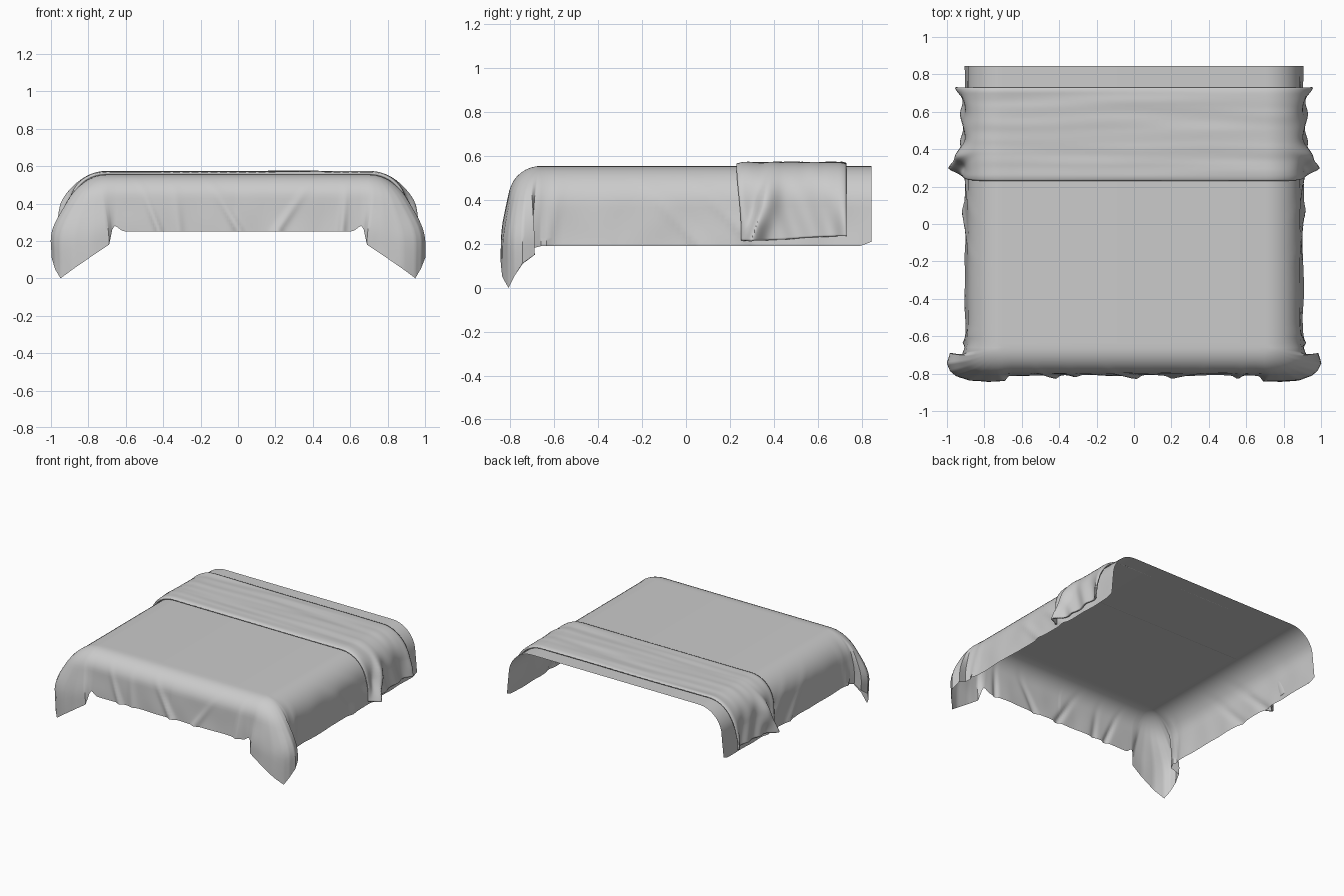
import bpy
import bmesh
from math import sin, cos, pi, exp, radians, hypot
from mathutils import Vector, noise

if "Cube" in bpy.data.objects:
    bpy.data.objects.remove(bpy.data.objects["Cube"])

# Fabric colour
COLOUR = (0.6, 0.6, 0.6, 1.0)
fabric = bpy.data.materials.new("grey_fabric")
fabric.use_nodes = True
fabric.diffuse_color = COLOUR
shader = fabric.node_tree.nodes["Principled BSDF"]
shader.inputs["Base Color"].default_value = COLOUR
shader.inputs["Roughness"].default_value = 0.8

TOP = 0.555                        # height of the flat top
IN_X, OUT_X = 0.70, 0.905          # where the sides start to curve, and end
IN_Y, OUT_Y = -0.66, -0.81         # the same at the foot
BACK = 0.845
SIDE_R, FOOT_R = 0.19, 0.13
SIDE_HEM, FOOT_HEM = 0.19, 0.25


def smooth(t):
    t = max(0.0, min(1.0, t))
    return t * t * (3 - 2 * t)


def bump(d, width):
    return exp(-(d / width) ** 2)


def along(path, k):
    """Point at fraction k of a polyline."""
    f = k * (len(path) - 1)
    i = min(int(f), len(path) - 2)
    return Vector(path[i]).lerp(Vector(path[i + 1]), f - i)


def build(name, rows, cap=None):
    """Skin a sheet over rows of points, with an optional flat cap."""
    bm = bmesh.new()
    grid = [[bm.verts.new(p) for p in row] for row in rows]
    for a, b in zip(grid, grid[1:]):
        for i in range(len(a) - 1):
            bm.faces.new((a[i], a[i + 1], b[i + 1], b[i]))
    if cap:
        bm.faces.new([bm.verts.new(p) for p in cap])
    bmesh.ops.remove_doubles(bm, verts=bm.verts, dist=0.0005)
    bmesh.ops.recalc_face_normals(bm, faces=bm.faces)
    bm.normal_update()
    if sum(f.normal.z * f.calc_area() for f in bm.faces) < 0:
        bmesh.ops.reverse_faces(bm, faces=bm.faces)
    mesh = bpy.data.meshes.new(name)
    bm.to_mesh(mesh)
    bm.free()
    mesh.materials.append(fabric)
    obj = bpy.data.objects.new(name, mesh)
    bpy.context.collection.objects.link(obj)
    bpy.ops.object.select_all(action="DESELECT")
    obj.select_set(True)
    bpy.context.view_layer.objects.active = obj
    bpy.ops.object.shade_smooth_by_angle(angle=radians(40))
    return obj


# Hem of the loose corner fold, from the side round to the foot: x, y, z
CORNER = [(0.905, -0.66, 0.19), (0.92, -0.70, 0.18), (0.985, -0.69, 0.15),
          (1.0, -0.745, 0.11), (0.98, -0.785, 0.05), (0.95, -0.81, 0.0),
          (0.88, -0.835, 0.05), (0.78, -0.845, 0.12), (0.69, -0.84, 0.18),
          (0.67, -0.815, 0.26)]

# Creases: position along the edge, slant, width, depth
FOOT_CREASES = [(-0.48, -0.4, 0.02, 0.02), (-0.33, -0.1, 0.025, 0.012),
                (-0.08, -0.6, 0.025, 0.022), (0.31, 0.7, 0.025, 0.016),
                (0.57, 0.1, 0.02, 0.018)]
SIDE_CREASES = [(-0.12, -0.9, 0.03, 0.012), (0.12, -1.0, 0.03, 0.014),
                (-0.6, 0.2, 0.025, 0.014)]


def drop(inner, outer, radius, hem, creases, key, sign, target=None):
    """One strand of cloth from the top edge over the curve to the hem."""
    pts, n = [], 9
    inner, outer = Vector(inner), Vector(outer)
    out = (outer - inner).normalized()
    for i in range(2 * n + 1):
        if i <= n:
            phi = i / n * pi / 2
            f, z = 0.93 * sin(phi), TOP - radius * (1 - cos(phi))
        else:
            t = (i - n) / n
            f, z = 0.93 + 0.07 * t, (TOP - radius) * (1 - t) + hem * t
        p = inner.lerp(outer, f)
        w = smooth((TOP - z) / 0.36)
        if target:
            p = p.lerp(target, w)
        fold = sum(d * bump(key - c - s * (z - 0.4), b) for c, s, b, d in creases)
        fold += 0.008 * noise.noise(Vector((p.x * sign * 7, p.y * 7, z * 5 + sign)))
        if 0 < i:
            p = p + out * fold * w
        pts.append((p.x * sign, p.y, max(z, 0.0)))
    return pts


def half_cover(sign):
    """Strands from the head end, round the corner, to the foot centre."""
    strands = []
    for i in range(60):
        y = BACK + (IN_Y - BACK) * i / 60
        hem = SIDE_HEM + 0.02 * bump(y - BACK, 0.03)
        strands.append(drop((IN_X, y), (OUT_X, y), SIDE_R, hem, SIDE_CREASES, y, sign))
    for i in range(46):
        k = i / 45
        a = k * pi / 2
        goal = along(CORNER, k)
        outer = (IN_X + (OUT_X - IN_X) * cos(a), IN_Y + (OUT_Y - IN_Y) * sin(a))
        radius = SIDE_R + (FOOT_R - SIDE_R) * k
        strands.append(drop((IN_X, IN_Y), outer, radius, goal.z, [], 0, sign, goal.xy))
    for i in range(61):
        x = 0.66 * (1 - i / 60)
        hem = FOOT_HEM + 0.03 * bump(x - 0.66, 0.03)
        strands.append(drop((x, IN_Y), (x, OUT_Y), FOOT_R, hem, FOOT_CREASES, x * sign, sign))
    return strands


# Bed cover
strands = half_cover(1) + half_cover(-1)[-2::-1]
rim = []
for s in strands:
    if not rim or hypot(s[0][0] - rim[-1][0], s[0][1] - rim[-1][1]) > 0.001:
        rim.append(s[0])
build("bed_cover", strands, rim)


def throw_half(y, sign):
    """Cross-section of the folded throw from the middle to one hem."""
    pts = []
    edge = max(0.0, 1 - min(y - 0.23, 0.73 - y) / 0.03)
    lift = 0.017 - 0.006 * edge ** 2
    for i in range(45):
        if i <= 14:
            x, z = IN_X * i / 14, TOP
        elif i <= 28:
            phi = (i - 14) / 14 * pi / 2
            x, z = IN_X + 0.192 * sin(phi), TOP - SIDE_R * (1 - cos(phi))
        else:
            t = (i - 28) / 16
            x = IN_X + 0.192 + 0.013 * t
            z = (TOP - SIDE_R) * (1 - t) + (0.215 + 0.02 * smooth((y - 0.3) / 0.4)) * t
        w = smooth((TOP - z) / 0.28)
        # Leaning fold near the front edge, and a small flare at the back
        d = y - 0.285 - 0.38 * (z - 0.22)
        flare = 0.062 * bump(d, 0.028 if d < 0 else 0.06) + 0.035 * bump(y - 0.74, 0.05)
        flare += 0.008 * sin(y * 40 + z * 14)
        ripple = 0.005 * noise.noise(Vector((x * sign * 1.5, y * 16, 3)))
        x += (lift * smooth((i - 10) / 14) + flare * w) * (i > 10)
        y_shift = 0.02 * w * (1 - (y - 0.23) / 0.25) if y < 0.48 else 0
        pts.append((x * sign, y + y_shift, z + (lift + ripple) * (1 - w)))
    return pts


# Folded throw across the bed
rows = []
for j in range(61):
    y = 0.23 + 0.5 * j / 60
    rows.append(throw_half(y, -1)[:0:-1] + throw_half(y, 1))
throw = build("folded_throw", rows)
thick = throw.modifiers.new("thickness", "SOLIDIFY")
thick.thickness = 0.012
thick.offset = -1
